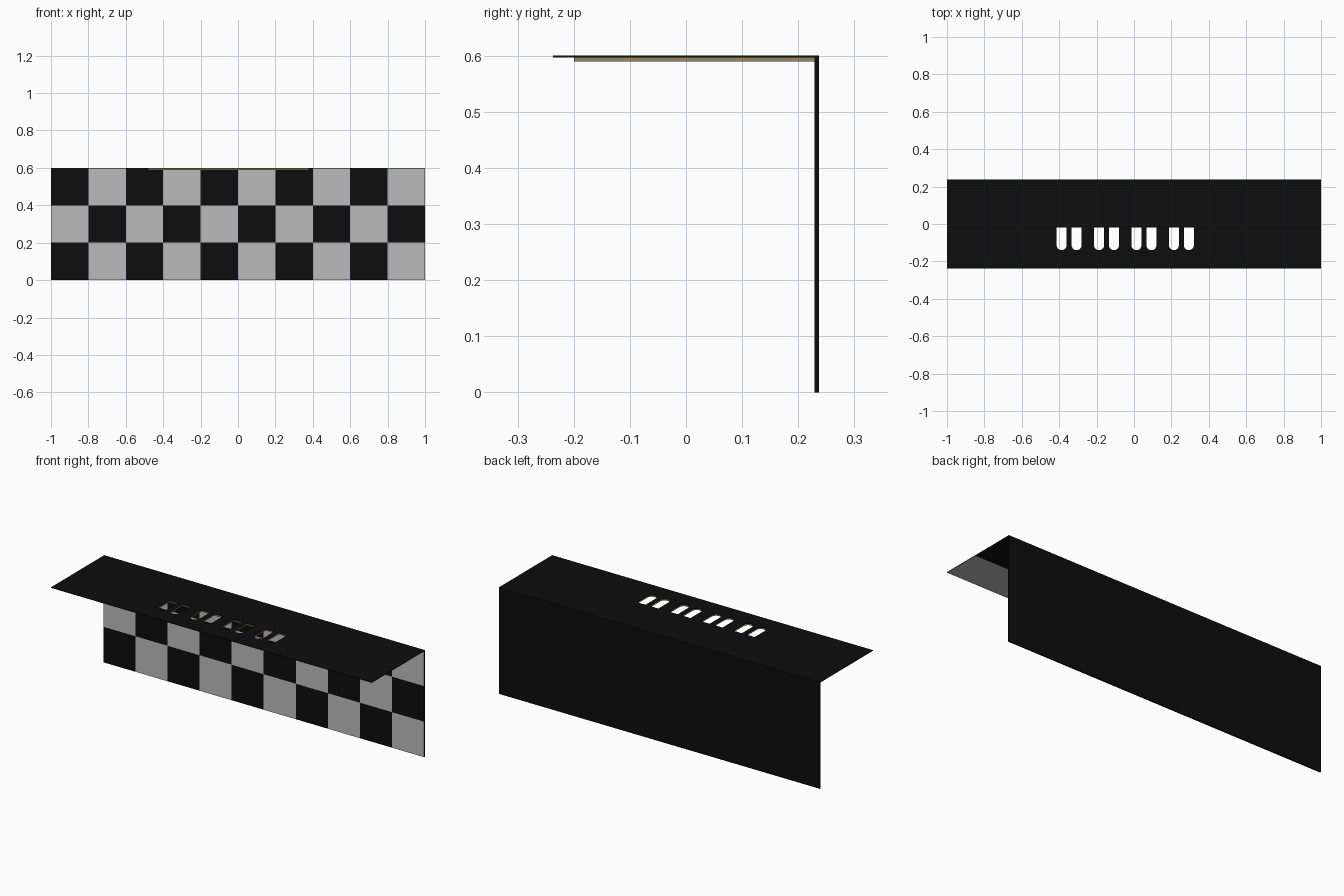
import bpy, bmesh, math
from mathutils import Matrix, Vector

if "Cube" in bpy.data.objects:
    bpy.data.objects.remove(bpy.data.objects["Cube"])


def material(name, rgb):
    m = bpy.data.materials.new(name)
    m.diffuse_color = (*rgb, 1)
    m.use_nodes = True
    m.node_tree.nodes["Principled BSDF"].inputs["Base Color"].default_value = m.diffuse_color
    return m


black = material("black", (0.004, 0.004, 0.004))
grey = material("light_grey", (0.5, 0.5, 0.5))
tan = material("tan", (0.32, 0.24, 0.11))


def finish(bm, name, mats):
    bmesh.ops.recalc_face_normals(bm, faces=bm.faces)
    me = bpy.data.meshes.new(name)
    bm.to_mesh(me)
    bm.free()
    for m in mats:
        me.materials.append(m)
    ob = bpy.data.objects.new(name, me)
    bpy.context.collection.objects.link(ob)
    return ob


def box(name, lo, hi, mats, underside=0):
    lo, hi = Vector(lo), Vector(hi)
    bm = bmesh.new()
    bmesh.ops.create_cube(bm, size=1, matrix=Matrix.Translation((lo + hi) / 2)
                          @ Matrix.Diagonal((*(hi - lo), 1)))
    bm.normal_update()
    for f in bm.faces:
        if f.normal.z < -0.5:
            f.material_index = underside
    return finish(bm, name, mats)


# Checkered back wall: 10 x 3 tiles on the front, plain black elsewhere
bm = bmesh.new()
bmesh.ops.create_grid(bm, x_segments=10, y_segments=3, size=1,
                      matrix=Matrix.Translation((0, 0.229, 0.3))
                      @ Matrix.Rotation(math.pi / 2, 4, 'X')
                      @ Matrix.Diagonal((1, 0.3, 1, 1)))
ext = bmesh.ops.extrude_face_region(bm, geom=bm.faces[:], use_keep_orig=True)
bmesh.ops.translate(bm, vec=(0, 0.008, 0),
                    verts=[v for v in ext["geom"] if isinstance(v, bmesh.types.BMVert)])
for f in bm.faces:
    c = f.calc_center_median()
    if abs(c.y - 0.229) < 1e-4:
        f.material_index = (int((c.x + 1) / 0.2) + int(c.z / 0.2)) % 2
finish(bm, "checkered_wall", [black, grey])

# Counter top in two strips, and the board beneath it
box("counter_back", (-1, -0.02, 0.597), (1, 0.237, 0.6), [black])
front = box("counter_front", (-1, -0.237, 0.597), (1, -0.02, 0.6), [black, grey], 1)
board = box("under_board", (-0.48, -0.2, 0.59), (0.38, 0.229, 0.597), [tan])

# Slot cutter: four pairs of round-ended slots
bm = bmesh.new()
r = 0.027
for k in range(4):
    for cx in (-0.387, -0.307):
        x = cx + 0.2 * k
        pts = [(x + r, -0.019), (x - r, -0.019)]
        pts += [(x + r * math.cos(a), -0.113 + r * math.sin(a))
                for a in (math.pi + math.pi * i / 12 for i in range(13))]
        face = bm.faces.new([bm.verts.new((px, py, 0.55)) for px, py in pts])
        ext = bmesh.ops.extrude_face_region(bm, geom=[face], use_keep_orig=True)
        bmesh.ops.translate(bm, vec=(0, 0, 0.1),
                            verts=[v for v in ext["geom"] if isinstance(v, bmesh.types.BMVert)])
cutter = finish(bm, "slot_cutter", [])
cutter.hide_render = True

for ob in (front, board):
    mod = ob.modifiers.new("slots", 'BOOLEAN')
    mod.object = cutter
    mod.operation = 'DIFFERENCE'
    mod.solver = 'EXACT'
    bpy.context.view_layer.objects.active = ob
    bpy.ops.object.modifier_apply(modifier=mod.name)
bpy.data.objects.remove(cutter)
